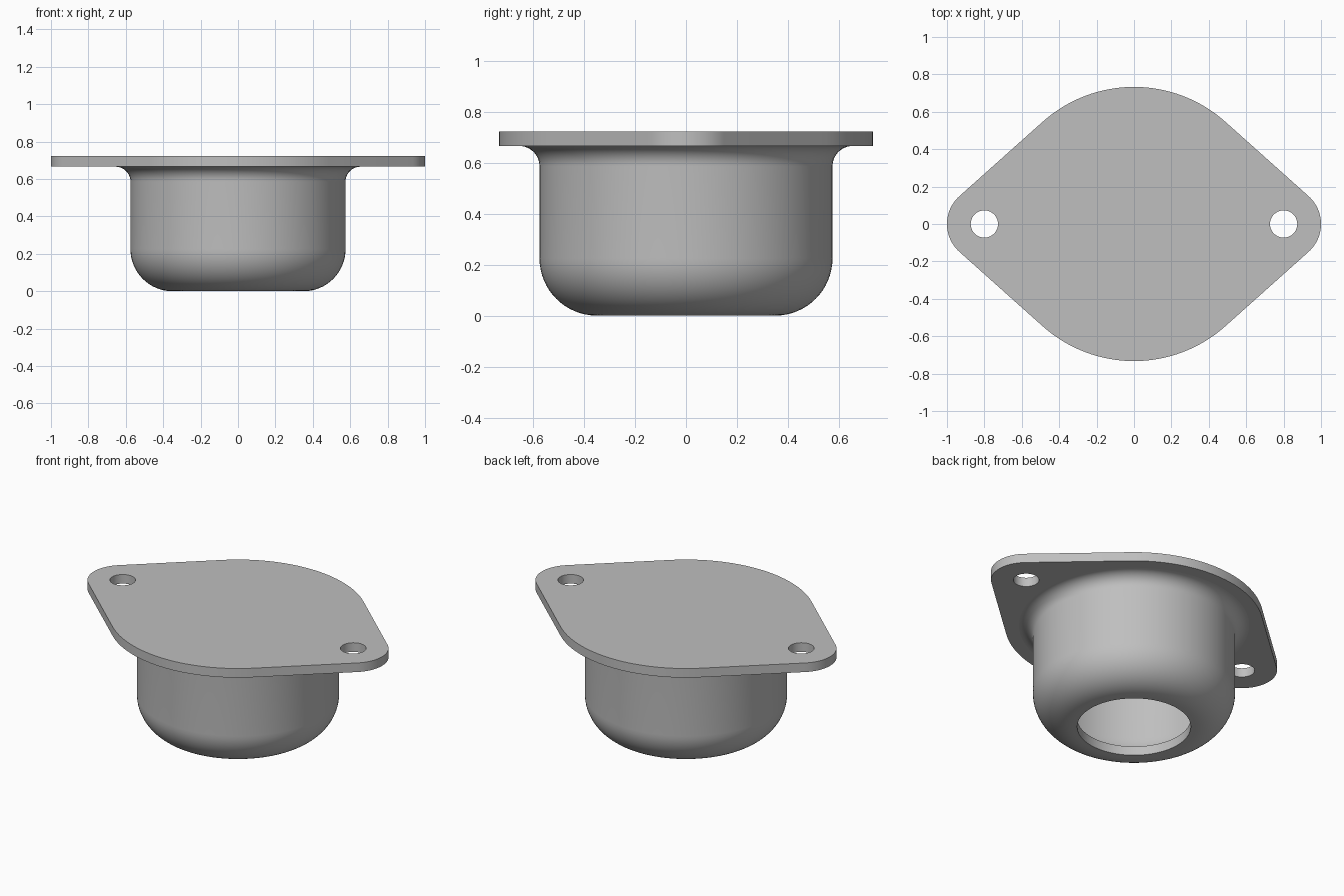
import bpy, bmesh
from math import cos, sin, pi, acos
from mathutils import Vector, Matrix

cube = bpy.data.objects.get("Cube")
if cube:
    bpy.data.objects.remove(cube, do_unlink=True)

grey = bpy.data.materials.new("plain grey")
grey.use_nodes = True
colour = (0.52, 0.52, 0.52, 1)
grey.diffuse_color = colour
grey.node_tree.nodes["Principled BSDF"].inputs["Base Color"].default_value = colour

HEIGHT, WALL = 0.723, 0.057
UNDER = HEIGHT - WALL          # underside of the flange
BODY_R, OPENING_R = 0.575, 0.323
BIG_R, LUG_R, LUG_X, BOLT_R = 0.733, 0.2, 0.8, 0.073


def arc(cx, cy, r, start, end, steps):
    """Points along an arc in a plane."""
    return [(cx + r * cos(start + (end - start) * i / steps),
             cy + r * sin(start + (end - start) * i / steps))
            for i in range(steps + 1)]


def finish(bm, name):
    bmesh.ops.recalc_face_normals(bm, faces=bm.faces)
    mesh = bpy.data.meshes.new(name)
    bm.to_mesh(mesh)
    bm.free()
    obj = bpy.data.objects.new(name, mesh)
    bpy.context.collection.objects.link(obj)
    mesh.materials.append(grey)
    bpy.ops.object.select_all(action="DESELECT")
    obj.select_set(True)
    bpy.context.view_layer.objects.active = obj
    bpy.ops.object.shade_smooth_by_angle(angle=pi / 6)
    return obj


# Flange: tangent outline of a large circle and two lugs, with bolt holes
t = acos((BIG_R - LUG_R) / LUG_X)
outline = (arc(LUG_X, 0, LUG_R, -t, t, 24)
           + arc(0, 0, BIG_R, t, pi - t, 32)
           + arc(-LUG_X, 0, LUG_R, pi - t, pi + t, 24)
           + arc(0, 0, BIG_R, pi + t, 2 * pi - t, 32))
holes = [arc(x, 0, BOLT_R, 0, 2 * pi, 40)[:-1] for x in (-LUG_X, LUG_X)]

bm = bmesh.new()
edges = []
for loop in [outline] + holes:
    verts = [bm.verts.new((x, y, UNDER)) for x, y in loop]
    edges += [bm.edges.new((a, b)) for a, b in zip(verts, verts[1:] + verts[:1])]
bmesh.ops.triangle_fill(bm, edges=edges, use_beauty=True, normal=Vector((0, 0, 1)))
top = bmesh.ops.extrude_face_region(bm, geom=bm.faces[:], use_keep_orig=True)
bmesh.ops.translate(bm, vec=(0, 0, WALL),
                    verts=[g for g in top["geom"] if isinstance(g, bmesh.types.BMVert)])
finish(bm, "mounting_flange")

# Cup: hollow turned shell with rounded base, open bottom and a flared neck
FLARE, ROUND = 0.08, 0.225
inner_round = ROUND - WALL
profile = (arc(BODY_R + FLARE, UNDER - FLARE, FLARE, pi / 2, pi, 10)
           + arc(BODY_R - ROUND, ROUND, ROUND, 0, -pi / 2, 16)
           + [(OPENING_R, 0), (OPENING_R, WALL)]
           + arc(BODY_R - ROUND, ROUND, inner_round, -pi / 2, 0, 12)
           + [(BODY_R - WALL, UNDER)])
bm = bmesh.new()
verts = [bm.verts.new((r, 0, z)) for r, z in profile]
edges = [bm.edges.new(pair) for pair in zip(verts, verts[1:])]
bmesh.ops.spin(bm, geom=verts + edges, cent=(0, 0, 0), axis=(0, 0, 1),
               angle=2 * pi, steps=96, use_merge=True)
bmesh.ops.remove_doubles(bm, verts=bm.verts, dist=1e-5)
finish(bm, "hollow_cup")
